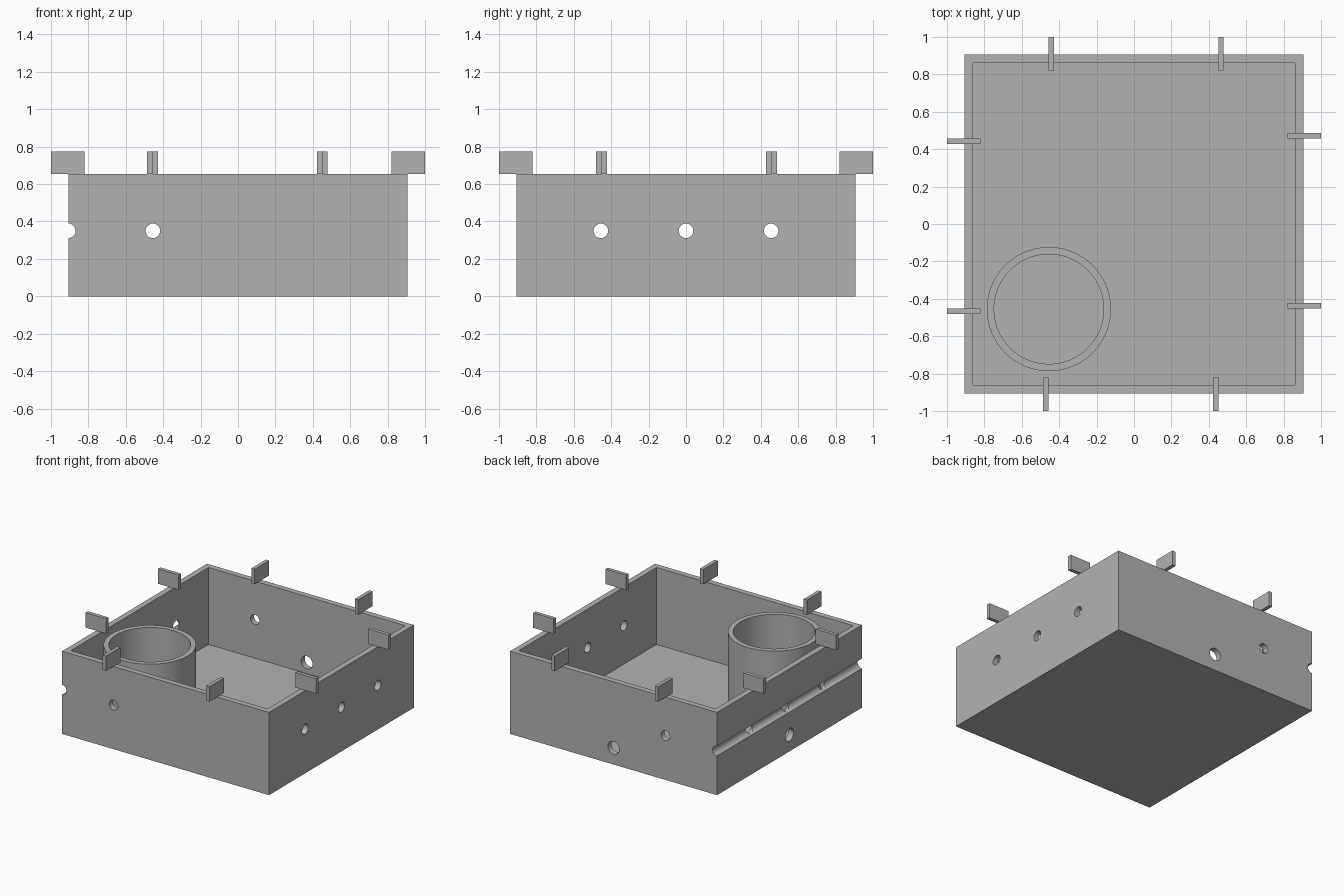
import bpy
from math import pi, radians

if "Cube" in bpy.data.objects:
    bpy.data.objects.remove(bpy.data.objects["Cube"], do_unlink=True)

HALF, HEIGHT, WALL = 0.907, 0.655, 0.045
SPACING = 0.455       # offset of holes and tube from the centre
HOLE_Z, HOLE_R = 0.35, 0.039
PORT_Z, PORT_R = 0.132, 0.05

grey = bpy.data.materials.new("plain grey")
grey.use_nodes = True
colour = (0.45, 0.45, 0.45, 1)
grey.diffuse_color = colour
grey.node_tree.nodes["Principled BSDF"].inputs["Base Color"].default_value = colour


def finish(name):
    obj = bpy.context.object
    obj.name = name
    obj.data.materials.append(grey)
    return obj


def block(name, centre, size):
    bpy.ops.mesh.primitive_cube_add(size=1, location=centre)
    obj = bpy.context.object
    obj.scale = size
    bpy.ops.object.transform_apply(location=False, rotation=False, scale=True)
    return finish(name)


def rod(name, centre, radius, length, axis="z", sides=32):
    turn = {"x": (0, pi / 2, 0), "y": (pi / 2, 0, 0), "z": (0, 0, 0)}[axis]
    bpy.ops.mesh.primitive_cylinder_add(vertices=sides, radius=radius, depth=length,
                                        location=centre, rotation=turn)
    return finish(name)


def cut(obj, cutters):
    bpy.context.view_layer.objects.active = obj
    for cutter in cutters:
        mod = obj.modifiers.new("cut", "BOOLEAN")
        mod.operation, mod.solver, mod.object = "DIFFERENCE", "EXACT", cutter
        bpy.ops.object.modifier_apply(modifier=mod.name)


# Open tray and round tube standing on its floor
tray = block("tray", (0, 0, HEIGHT / 2), (2 * HALF, 2 * HALF, HEIGHT))
tube_base = WALL - 0.01
tube = rod("tube", (-SPACING, -SPACING, (HEIGHT + tube_base) / 2), 0.332,
           HEIGHT - tube_base, sides=96)

# Cutters: hollows, cross-drilled holes, low ports and side groove
hollow = block("tray_hollow", (0, 0, WALL + 0.5), (2 * (HALF - WALL), 2 * (HALF - WALL), 1))
bore = rod("tube_bore", (-SPACING, -SPACING, 0.5), 0.293, 2, sides=96)
drills = [rod("side_drill", (0, y, HOLE_Z), HOLE_R, 3, "x")
          for y in (-SPACING, 0, SPACING)]
drills.append(rod("front_drill", (-SPACING, 0, HOLE_Z), HOLE_R, 3, "y"))
ports = [rod("back_port", (0, HALF, PORT_Z), PORT_R, 0.4, "y"),
         rod("side_port", (-HALF, 0, PORT_Z), PORT_R, 0.4, "x")]
groove = rod("groove", (-HALF, 0, HOLE_Z), HOLE_R, 3, "y")

cut(tray, [hollow, groove] + drills + ports)
cut(tube, [bore] + drills)
for cutter in [hollow, bore, groove] + drills + ports:
    bpy.data.objects.remove(cutter, do_unlink=True)

# Round surfaces shade smoothly, edges stay sharp
for obj in (tray, tube):
    bpy.ops.object.select_all(action="DESELECT")
    obj.select_set(True)
    bpy.context.view_layer.objects.active = obj
    bpy.ops.object.shade_smooth_by_angle(angle=radians(30))

# Upright tabs straddling the rim, two on each wall
TAB_LENGTH, TAB_THICK, TAB_HEIGHT = 0.18, 0.029, 0.118
reach = 1 - TAB_LENGTH / 2
tab_z = HEIGHT + TAB_HEIGHT / 2
for side, sign, spots in (("front", -1, (-0.471, 0.436)), ("back", 1, (-0.442, 0.465))):
    for x in spots:
        block(side + "_tab", (x, sign * reach, tab_z), (TAB_THICK, TAB_LENGTH, TAB_HEIGHT))
for side, sign, spots in (("right", -1, (-0.466, 0.442)), ("left", 1, (-0.437, 0.471))):
    for y in spots:
        block(side + "_tab", (sign * reach, y, tab_z), (TAB_LENGTH, TAB_THICK, TAB_HEIGHT))
